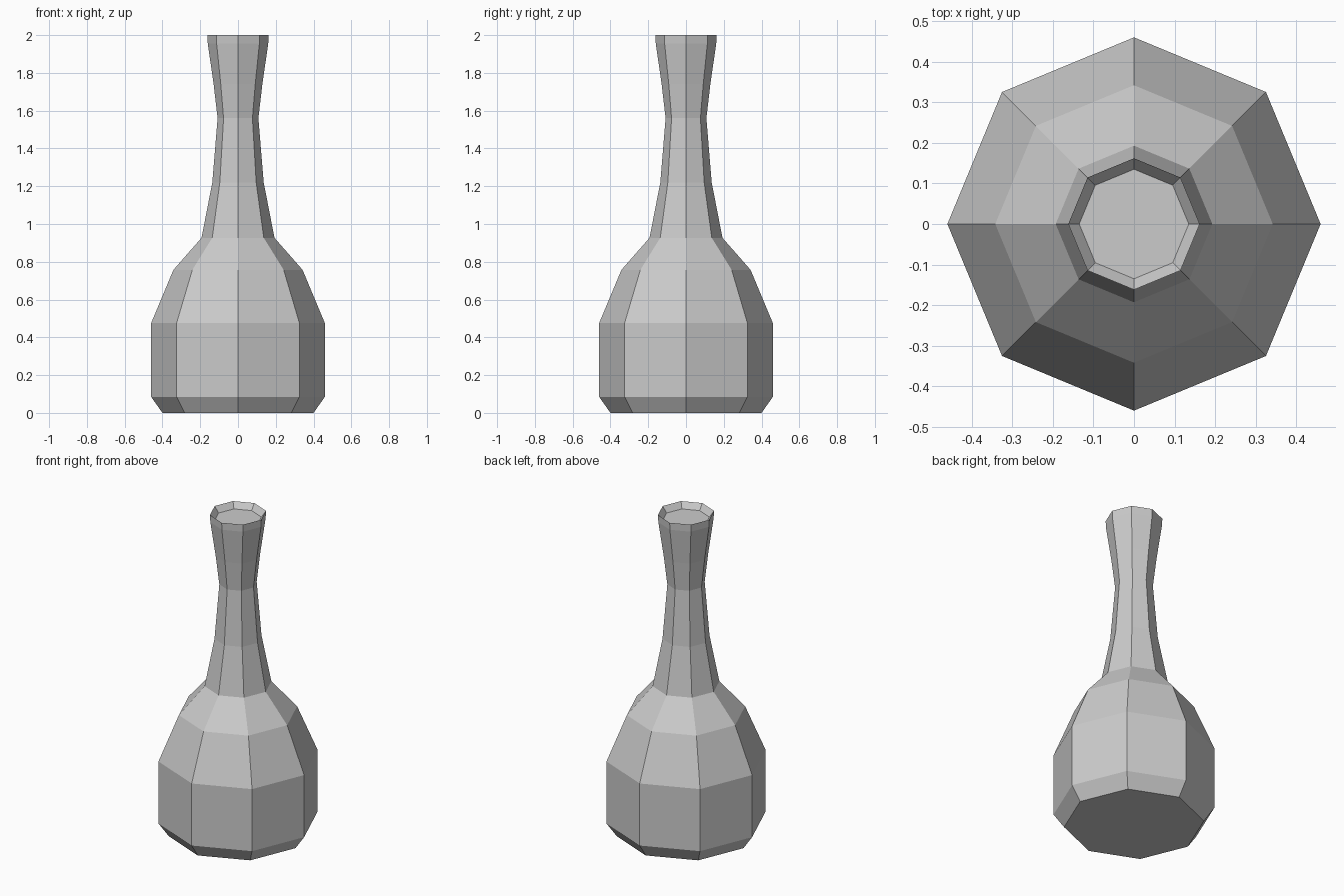
import bpy, bmesh
from math import cos, sin, tau

if "Cube" in bpy.data.objects:
    bpy.data.objects.remove(bpy.data.objects["Cube"])

SIDES = 8

# Radius, height pairs from the base up the outside and into the shallow mouth
PROFILE = [(0.40, 0.0), (0.46, 0.085), (0.46, 0.475), (0.342, 0.757),
           (0.193, 0.927), (0.136, 1.22), (0.108, 1.56), (0.129, 1.74),
           (0.16, 1.955), (0.162, 2.0), (0.135, 1.963)]


def lathe(name, profile, sides):
    """Revolve a profile into a flat-faced solid capped at both ends."""
    bm = bmesh.new()
    rings = [[bm.verts.new((r * cos(tau * i / sides), r * sin(tau * i / sides), z))
              for i in range(sides)] for r, z in profile]
    for low, high in zip(rings, rings[1:]):
        for i in range(sides):
            j = (i + 1) % sides
            bm.faces.new((low[i], low[j], high[j], high[i]))
    bm.faces.new(rings[0][::-1])
    bm.faces.new(rings[-1])
    mesh = bpy.data.meshes.new(name)
    bm.to_mesh(mesh)
    bm.free()
    obj = bpy.data.objects.new(name, mesh)
    bpy.context.collection.objects.link(obj)
    return obj


# Octagonal bottle
lathe("bottle", PROFILE, SIDES)
